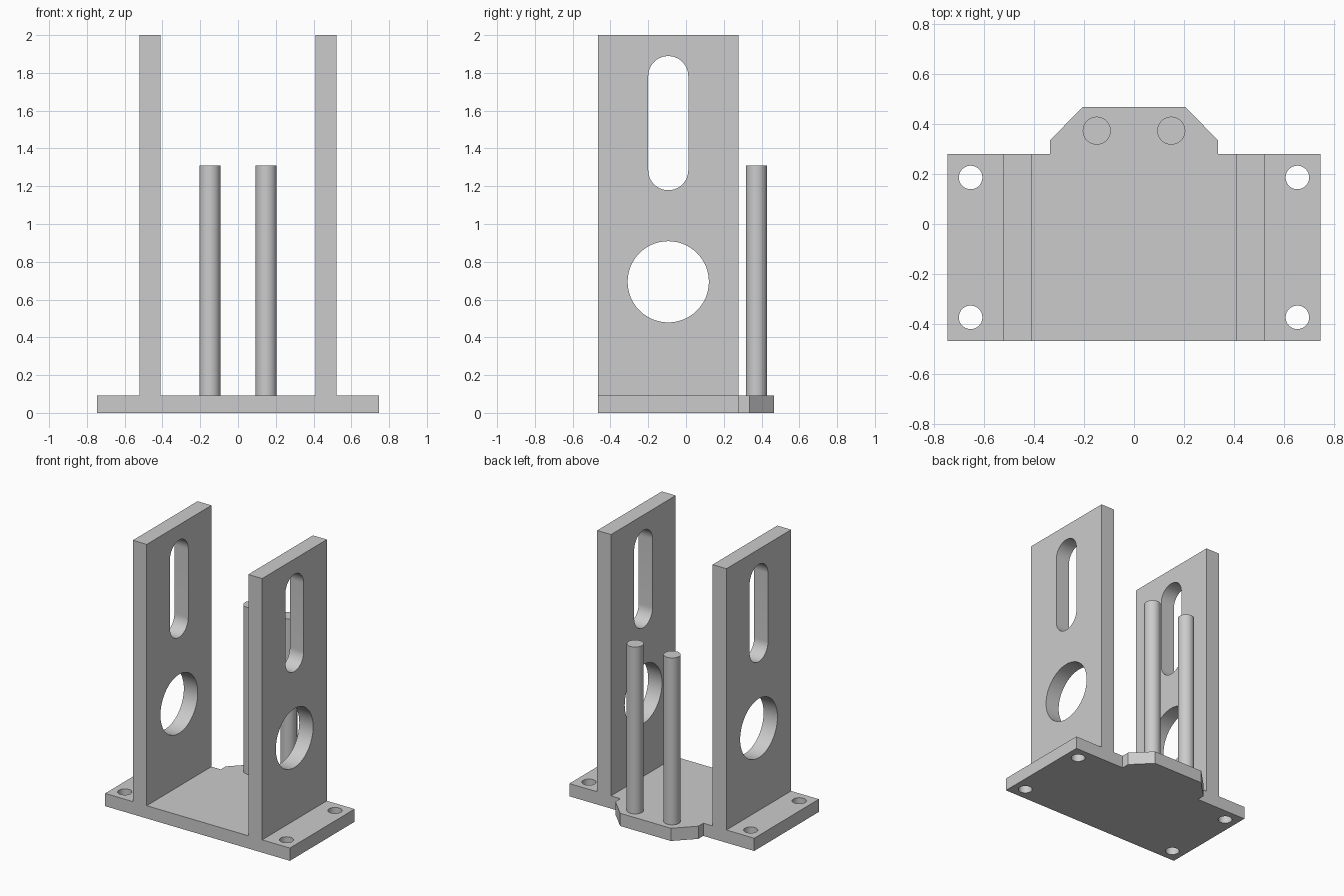
import bpy
import bmesh
from math import sin, cos, pi, radians
from mathutils import Matrix

cube = bpy.data.objects.get("Cube")
if cube:
    bpy.data.objects.remove(cube, do_unlink=True)

grey = bpy.data.materials.new("plain grey")
grey.use_nodes = True
colour = (0.6, 0.6, 0.6, 1)
grey.diffuse_color = colour
grey.node_tree.nodes["Principled BSDF"].inputs["Base Color"].default_value = colour

BASE_TOP = 0.093
FRONT, BACK, TAB_BACK = -0.467, 0.279, 0.467
MID_Y = (FRONT + BACK) / 2


def slot(cx, low, high, r, steps=32):
    """Rounded slot outline; a circle when low equals high."""
    points = []
    for centre, start in ((high, 0), (low, pi)):
        for i in range(steps + 1):
            a = start + pi * i / steps
            points.append((cx + r * cos(a), centre + r * sin(a)))
    if low == high:
        points = points[:steps] + points[steps + 1:-1]
    return points


def finish(name, mesh):
    obj = bpy.data.objects.new(name, mesh)
    bpy.context.collection.objects.link(obj)
    mesh.materials.clear()
    mesh.materials.append(grey)
    bpy.ops.object.select_all(action="DESELECT")
    obj.select_set(True)
    bpy.context.view_layer.objects.active = obj
    bpy.ops.object.shade_smooth_by_angle(angle=radians(30))
    return obj


def plate(name, outlines, thickness, matrix):
    """Extrude a filled outline with holes, centred on its own plane."""
    curve = bpy.data.curves.new(name + "_profile", "CURVE")
    curve.dimensions = "2D"
    curve.fill_mode = "BOTH"
    curve.extrude = thickness / 2
    for outline in outlines:
        spline = curve.splines.new("POLY")
        spline.points.add(len(outline) - 1)
        for point, (x, y) in zip(spline.points, outline):
            point.co = (x, y, 0, 1)
        spline.use_cyclic_u = True
    helper = bpy.data.objects.new(name + "_profile", curve)
    bpy.context.collection.objects.link(helper)
    graph = bpy.context.evaluated_depsgraph_get()
    mesh = bpy.data.meshes.new_from_object(helper.evaluated_get(graph))
    bpy.data.objects.remove(helper, do_unlink=True)
    bm = bmesh.new()
    bm.from_mesh(mesh)
    bmesh.ops.remove_doubles(bm, verts=bm.verts, dist=0.0001)
    bm.transform(matrix)
    bmesh.ops.recalc_face_normals(bm, faces=bm.faces)
    bm.to_mesh(mesh)
    bm.free()
    mesh.name = name
    return finish(name, mesh)


# Base plate with chamfered rear tab and four bolt holes
half = [(0.746, FRONT), (0.746, BACK), (0.335, BACK), (0.335, 0.336), (0.205, TAB_BACK)]
base = half + [(-x, y) for x, y in reversed(half)]
bolts = [slot(x, y, y, 0.047) for x in (-0.653, 0.653) for y in (-0.373, 0.186)]
plate("base_plate", [base] + bolts, BASE_TOP, Matrix.Translation((0, 0, BASE_TOP / 2)))

# Upright walls, each with a slot and a round opening
wall = [(FRONT, BASE_TOP), (BACK, BASE_TOP), (BACK, 2), (FRONT, 2)]
openings = [slot(MID_Y, 1.285, 1.783, 0.106), slot(MID_Y, 0.694, 0.694, 0.215)]
upright = Matrix(((0, 0, 1, 0), (1, 0, 0, 0), (0, 1, 0, 0), (0, 0, 0, 1)))
for side, sign in (("left", 1), ("right", -1)):
    plate(side + "_wall", [wall] + openings, 0.112,
          Matrix.Translation((sign * 0.466, 0, 0)) @ upright)

    # Guide rod standing on the tab
    bm = bmesh.new()
    height = 1.311 - BASE_TOP
    bmesh.ops.create_cone(bm, cap_ends=True, segments=48, radius1=0.056, radius2=0.056,
                          depth=height, matrix=Matrix.Translation(
                              (sign * 0.149, 0.373, BASE_TOP + height / 2)))
    mesh = bpy.data.meshes.new(side + "_rod")
    bm.to_mesh(mesh)
    bm.free()
    finish(side + "_rod", mesh)
